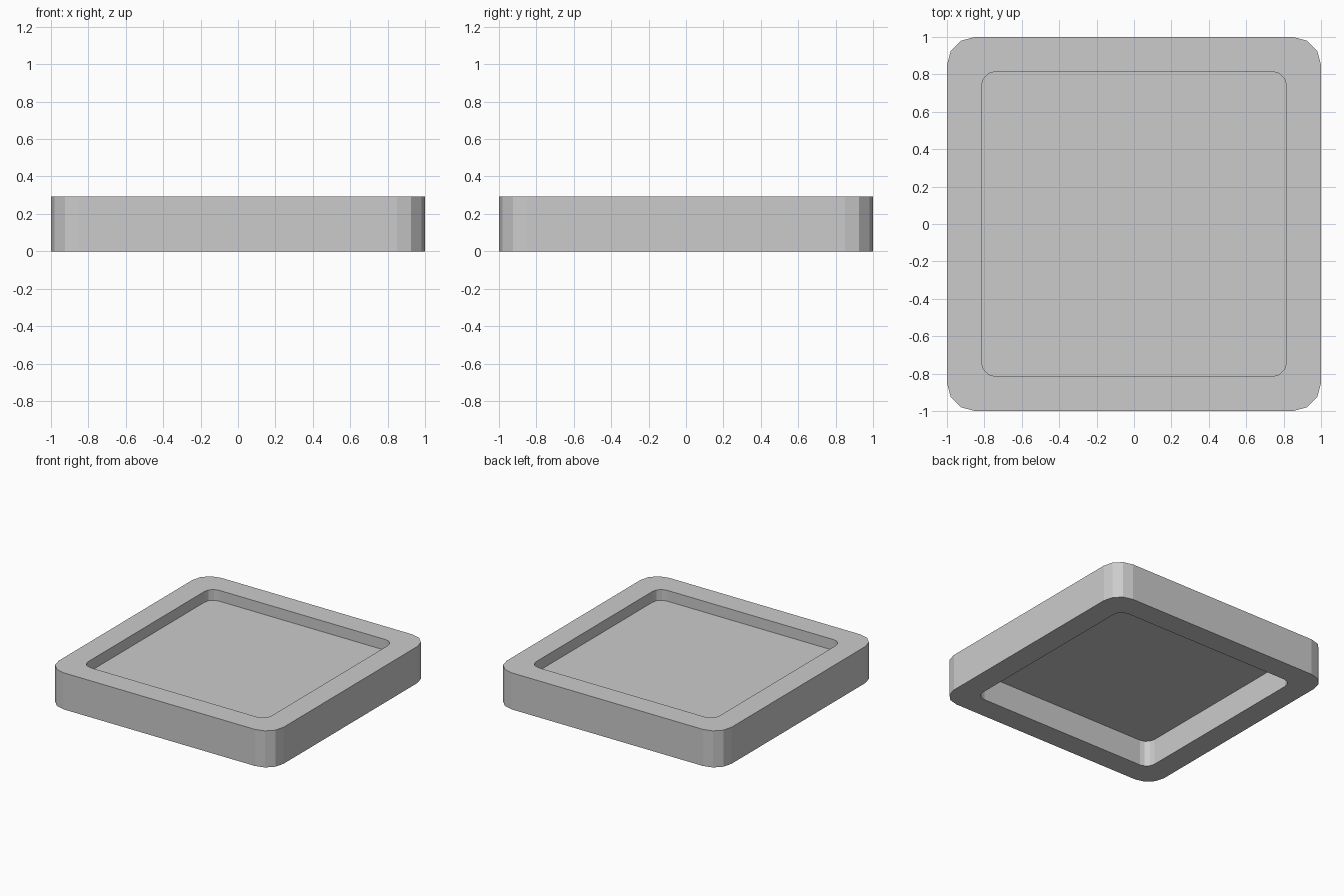
import bpy, bmesh
from math import cos, sin, pi

cube = bpy.data.objects.get("Cube")
if cube:
    bpy.data.objects.remove(cube, do_unlink=True)

HEIGHT = 0.294
PANEL_Z = 0.207

grey = bpy.data.materials.new("light_grey")
grey.use_nodes = True
colour = (0.6, 0.6, 0.6, 1)
grey.diffuse_color = colour
grey.node_tree.nodes["Principled BSDF"].inputs["Base Color"].default_value = colour


def rounded_square(bm, half, radius, z, steps=3):
    """Ring of vertices, counter-clockwise, with faceted round corners."""
    ring = []
    for corner in range(4):
        mid = (corner + 0.5) * pi / 2
        cx = (half - radius) * (1 if cos(mid) > 0 else -1)
        cy = (half - radius) * (1 if sin(mid) > 0 else -1)
        for i in range(steps + 1):
            a = (corner + i / steps) * pi / 2
            ring.append(bm.verts.new((cx + radius * cos(a), cy + radius * sin(a), z)))
    return ring


def bridge(bm, a, b):
    n = len(a)
    for i in range(n):
        j = (i + 1) % n
        bm.faces.new((a[i], a[j], b[j], b[i]))


def finish(bm, name):
    mesh = bpy.data.meshes.new(name)
    bm.to_mesh(mesh)
    bm.free()
    mesh.materials.append(grey)
    obj = bpy.data.objects.new(name, mesh)
    bpy.context.collection.objects.link(obj)
    return obj


OUTER = (1.0, 0.15)
INNER = (0.815, 0.075)

# Square frame, open through the middle
bm = bmesh.new()
rings = [rounded_square(bm, *OUTER, 0), rounded_square(bm, *OUTER, HEIGHT),
         rounded_square(bm, *INNER, HEIGHT), rounded_square(bm, *INNER, 0)]
for k in range(4):
    bridge(bm, rings[k], rings[(k + 1) % 4])
finish(bm, "frame")

# Thin panel set below the rim
bm = bmesh.new()
bm.faces.new(rounded_square(bm, *INNER, PANEL_Z))
finish(bm, "panel")
